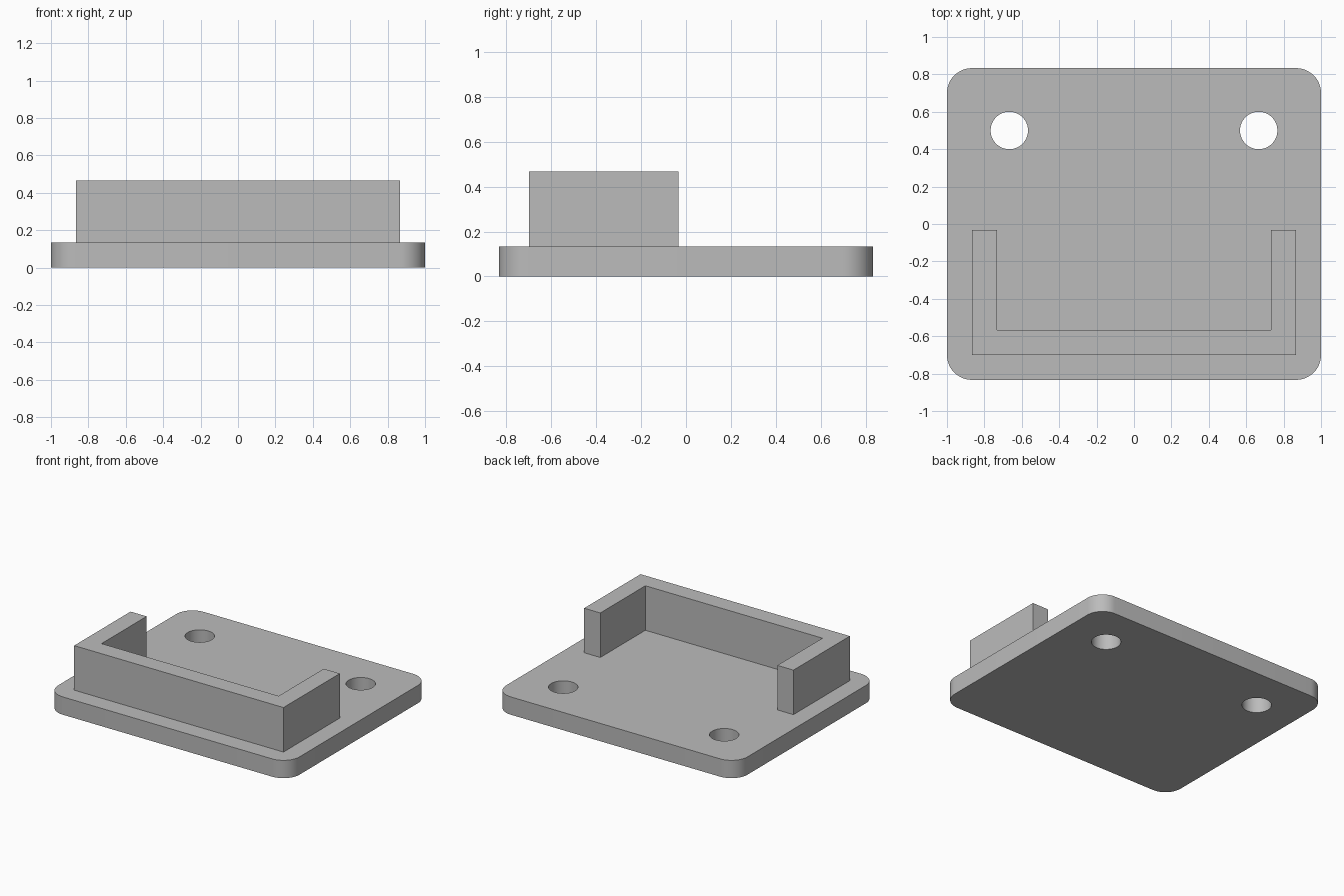
import bpy, bmesh, math

cube = bpy.data.objects.get("Cube")
if cube:
    bpy.data.objects.remove(cube, do_unlink=True)

U = 2 / 30  # design unit: the plate is 30 units wide

grey = bpy.data.materials.new("plain grey")
grey.use_nodes = True
colour = (0.5, 0.5, 0.5, 1)
grey.diffuse_color = colour
grey.node_tree.nodes["Principled BSDF"].inputs["Base Color"].default_value = colour


def prism(name, outline, z0, z1, round_radius=0):
    """Extrude a flat outline upwards, optionally rounding its upright edges."""
    bm = bmesh.new()
    face = bm.faces.new([bm.verts.new((x * U, y * U, z0 * U)) for x, y in outline])
    top = bmesh.ops.extrude_face_region(bm, geom=[face])["geom"]
    bmesh.ops.translate(bm, vec=(0, 0, (z1 - z0) * U),
                        verts=[v for v in top if isinstance(v, bmesh.types.BMVert)])
    if round_radius:
        upright = [e for e in bm.edges
                   if abs(e.verts[0].co.z - e.verts[1].co.z) > U / 2]
        bmesh.ops.bevel(bm, geom=upright, offset=round_radius * U, segments=12,
                        profile=0.5, affect='EDGES')
    bmesh.ops.recalc_face_normals(bm, faces=bm.faces)
    mesh = bpy.data.meshes.new(name)
    bm.to_mesh(mesh)
    bm.free()
    mesh.materials.append(grey)
    obj = bpy.data.objects.new(name, mesh)
    bpy.context.collection.objects.link(obj)
    return obj


def activate(obj):
    bpy.ops.object.select_all(action='DESELECT')
    obj.select_set(True)
    bpy.context.view_layer.objects.active = obj


# Base plate with rounded corners
plate = prism("base_plate", [(-15, -12.5), (15, -12.5), (15, 12.5), (-15, 12.5)],
              0, 2, round_radius=2)

# Two round screw holes near the back edge
for side in (-1, 1):
    bpy.ops.mesh.primitive_cylinder_add(vertices=64, radius=1.5 * U, depth=6 * U,
                                        location=(side * 10 * U, 7.5 * U, U))
    cutter = bpy.context.object
    cutter.name = "hole_cutter"
    cutter.hide_render = True
    cutter.data.materials.append(grey)
    activate(plate)
    cut = plate.modifiers.new("screw hole", 'BOOLEAN')
    cut.operation = 'DIFFERENCE'
    cut.solver = 'EXACT'
    cut.object = cutter
    bpy.ops.object.modifier_apply(modifier=cut.name)
    bpy.data.objects.remove(cutter, do_unlink=True)

activate(plate)
bpy.ops.object.shade_smooth_by_angle(angle=math.radians(30))

# U-shaped wall, open towards the back
half = [(13, -10.5), (13, -0.5), (11, -0.5), (11, -8.5)]
prism("u_shaped_wall", half + [(-x, y) for x, y in reversed(half)], 2, 7)
